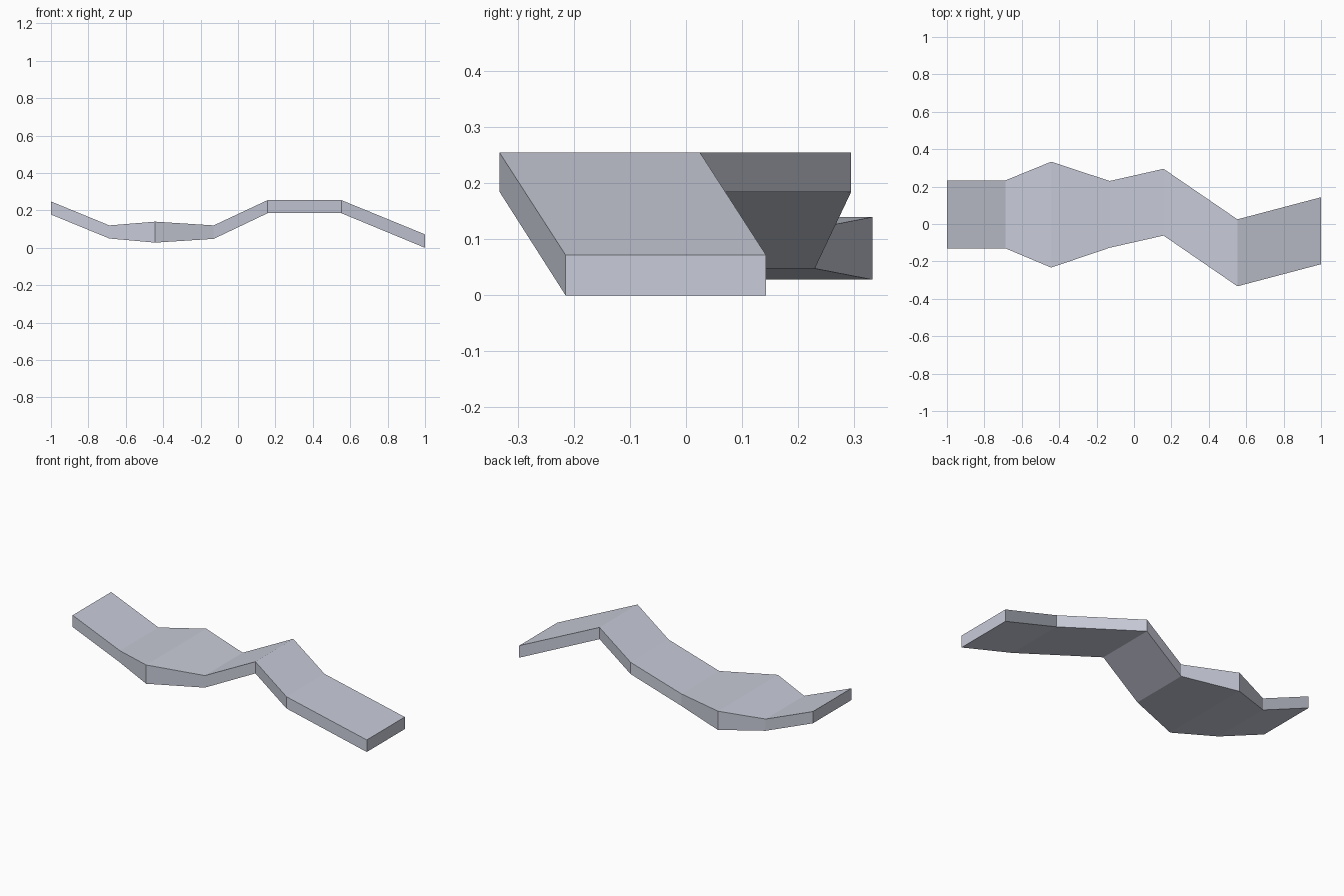
import bpy
import bmesh

cube = bpy.data.objects.get("Cube")
if cube:
    bpy.data.objects.remove(cube)

# Pale blue-grey material
grey = bpy.data.materials.new("pale_blue_grey")
grey.use_nodes = True
colour = (0.58, 0.6, 0.69, 1)
grey.diffuse_color = colour
grey.node_tree.nodes["Principled BSDF"].inputs["Base Color"].default_value = colour

# Cross-sections along the strip: x, front y, back y, bottom z, top z
sections = [
    (-1.0, -0.13, 0.233, 0.178, 0.248),
    (-0.688, -0.13, 0.233, 0.05, 0.12),
    (-0.443, -0.233, 0.333, 0.028, 0.14),
    (-0.13, -0.127, 0.23, 0.048, 0.12),
    (0.158, -0.062, 0.295, 0.185, 0.255),
    (0.553, -0.333, 0.025, 0.185, 0.255),
    (1.0, -0.215, 0.143, 0.0, 0.072),
]

# Loft a rectangle through the sections and cap both ends
bm = bmesh.new()
rings = []
for x, front, back, low, high in sections:
    corners = [(front, low), (back, low), (back, high), (front, high)]
    rings.append([bm.verts.new((x, y, z)) for y, z in corners])
for a, b in zip(rings, rings[1:]):
    for i in range(4):
        j = (i + 1) % 4
        bm.faces.new((a[i], a[j], b[j], b[i]))
bm.faces.new(rings[0])
bm.faces.new(rings[-1])
bmesh.ops.recalc_face_normals(bm, faces=bm.faces)

mesh = bpy.data.meshes.new("winding_strip")
bm.to_mesh(mesh)
bm.free()
mesh.materials.append(grey)
strip = bpy.data.objects.new("winding_strip", mesh)
bpy.context.collection.objects.link(strip)
